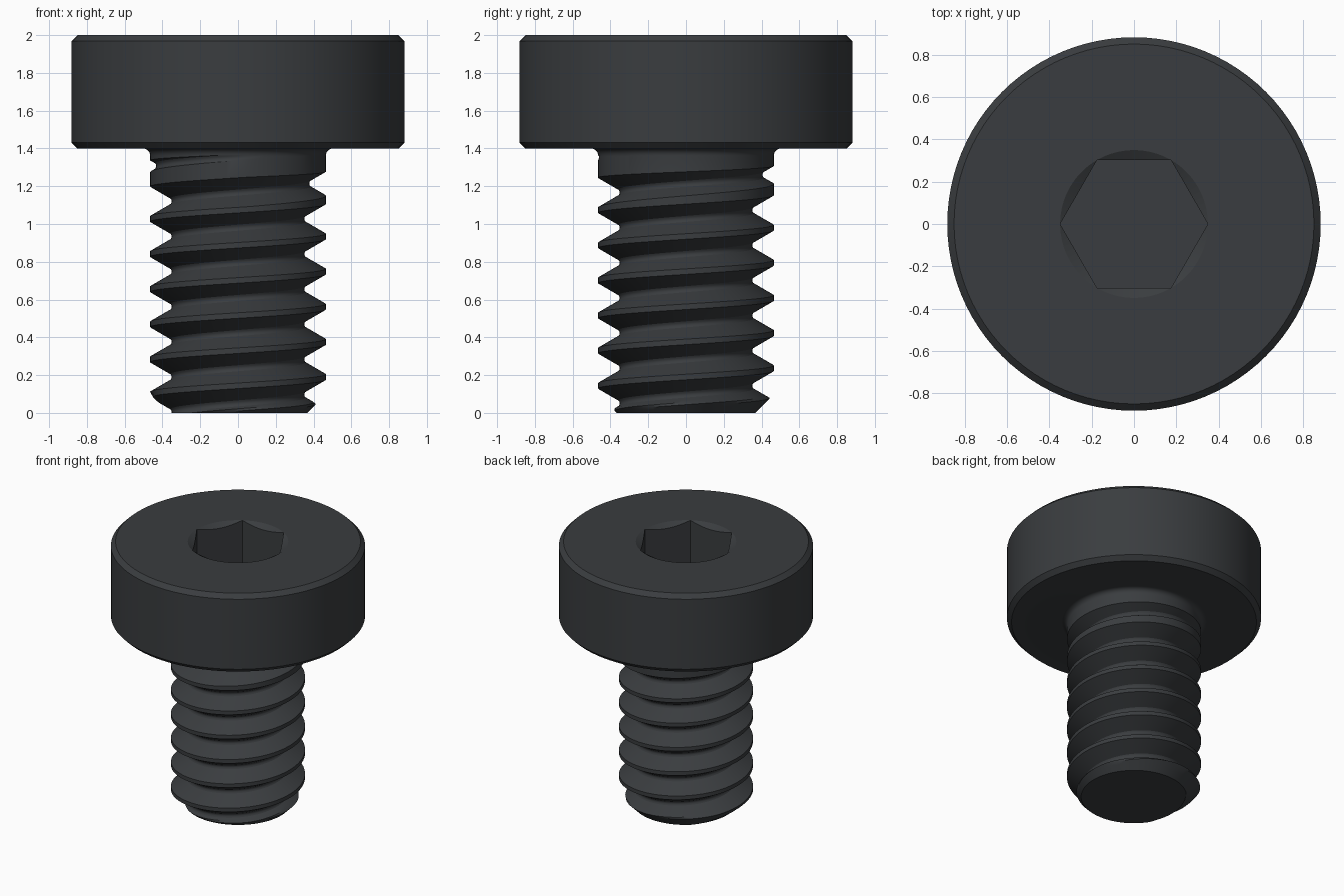
import bpy, bmesh
from math import pi, sin, cos, tan, radians

if "Cube" in bpy.data.objects:
    bpy.data.objects.remove(bpy.data.objects["Cube"])

N = 96                      # segments around
PITCH, MAJOR = 0.186, 0.465
DEPTH, ROOT = 0.114, 0.016  # thread depth, half width of the root
G0 = 1.213                  # groove centre height at angle 0
Z_TOP = 1.362               # thread ends where the fillet begins
T30 = tan(radians(30))
TURNS = range(-8, 3)


def groove_depth(g):
    # groove fades out beneath the head
    return DEPTH * max(0.0, min(1.0, (1.36 - g) / 0.19))


def radius(angle, z):
    r = min(MAJOR, 0.367 + max(z, 0))          # chamfered tip
    for k in TURNS:
        g = G0 + PITCH * (k + angle / (2 * pi))
        d = groove_depth(g)
        x = abs(z - g)
        floor = MAJOR - d + (0.006 * (x / ROOT) ** 2 if x < ROOT else 0.006 + (x - ROOT) / T30)
        if d > 0:
            r = min(r, floor)
    return r


bm = bmesh.new()


def vert(r, angle, z):
    return bm.verts.new((r * cos(angle), r * sin(angle), z))


def bridge(a, b):
    for i in range(N):
        j = (i + 1) % N
        bm.faces.new((a[i], a[j], b[j], b[i]))


def ring(r, z):
    return [vert(r, 2 * pi * i / N, z) for i in range(N)]


# Threaded shank: one helical strip, clamped to the shank's ends
steps = [-1, -0.8, -0.6, -0.4, -0.2, 0, 0.2, 0.4, 0.6, 0.8, 1]
strip = []
for k in TURNS:
    for i in range(N):
        a = 2 * pi * i / N
        g = G0 + PITCH * (k + i / N)
        flank = T30 * max(0, groove_depth(g) - 0.006)
        offs = [-ROOT - flank * (1 - n / 5) for n in range(6)]
        offs += [-ROOT / 2, 0, ROOT / 2]
        offs += [ROOT + flank * n / 5 for n in range(6)]
        row = []
        for o in offs:
            z = max(0.0, min(Z_TOP, g + o))
            row.append(vert(radius(a, z), a, z))
        strip.append(row)
for i in range(len(strip) - 1):
    p, q = strip[i], strip[i + 1]
    for j in range(len(p) - 1):
        bm.faces.new((p[j], q[j], q[j + 1], p[j + 1]))
    if i + 1 + N < len(strip):
        bm.faces.new((p[-1], q[-1], strip[i + 1 + N][0], strip[i + N][0]))

# Flat tip
bm.faces.new([vert(radius(2 * pi * i / N, 0), 2 * pi * i / N, 0) for i in range(N)])

# Fillet and chamfered head
fr = 1.4 - Z_TOP
profile = [(MAJOR + fr * (1 - cos(t * pi / 12)), Z_TOP + fr * sin(t * pi / 12)) for t in range(7)]
profile += [(0.85, 1.4), (0.882, 1.432), (0.882, 1.968), (0.85, 2.0), (0.349, 2.0)]
rings = [ring(r, z) for r, z in profile]
for a, b in zip(rings, rings[1:]):
    bridge(a, b)

# Hex socket with conical lead-in
rim, base = [], []
for i in range(N):
    a = 2 * pi * i / N
    rh = 0.349 * cos(pi / 6) / cos(a % (pi / 3) - pi / 6) if i % (N // 6) else 0.349
    rim.append(vert(rh, a, 2 - (0.349 - rh) * T30))
    base.append(vert(rh, a, 1.63))
bridge(rings[-1], rim)
bridge(rim, base)
bm.faces.new(base)

# Weld and clean
bmesh.ops.remove_doubles(bm, verts=bm.verts[:], dist=1e-5)
bmesh.ops.delete(bm, geom=[e for e in bm.edges if not e.link_faces], context='EDGES')
bmesh.ops.delete(bm, geom=[v for v in bm.verts if not v.link_faces], context='VERTS')
bmesh.ops.recalc_face_normals(bm, faces=bm.faces[:])
mesh = bpy.data.meshes.new("socket_screw")
bm.to_mesh(mesh)
bm.free()
screw = bpy.data.objects.new("socket_screw", mesh)
bpy.context.collection.objects.link(screw)

# Black steel
mat = bpy.data.materials.new("black_steel")
mat.diffuse_color = (0.042, 0.046, 0.05, 1)
mat.use_nodes = True
mat.node_tree.nodes["Principled BSDF"].inputs["Base Color"].default_value = mat.diffuse_color
mesh.materials.append(mat)
bpy.context.view_layer.objects.active = screw
screw.select_set(True)
bpy.ops.object.shade_smooth_by_angle(angle=radians(28))
